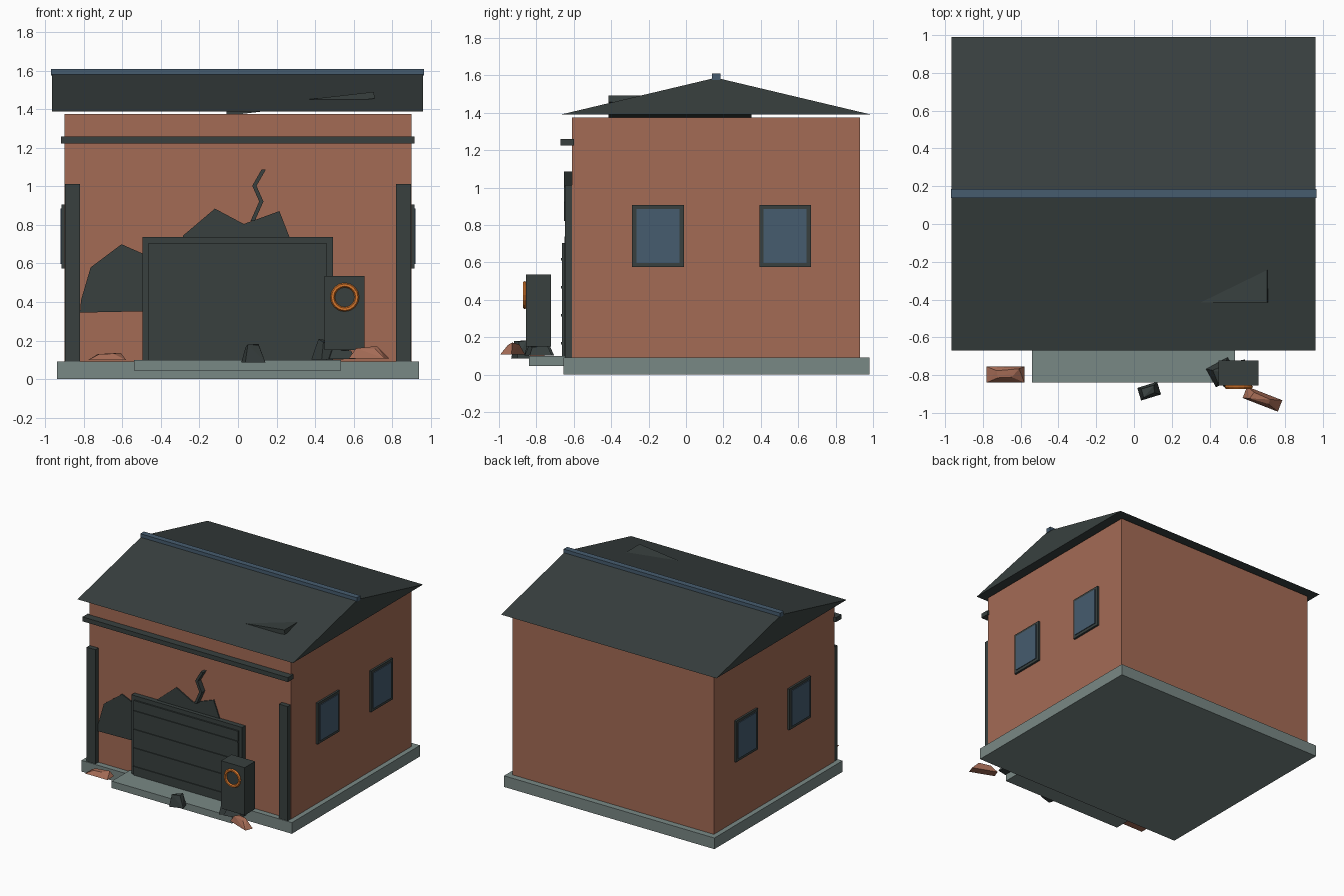
import bpy, bmesh, math, random
from mathutils import Vector, Matrix

if "Cube" in bpy.data.objects:
    bpy.data.objects.remove(bpy.data.objects["Cube"])

random.seed(4)


def material(name, r, g, b):
    lin = [((c / 255 + 0.055) / 1.055) ** 2.4 for c in (r, g, b)]
    m = bpy.data.materials.new(name)
    m.diffuse_color = (*lin, 1)
    m.use_nodes = True
    m.node_tree.nodes["Principled BSDF"].inputs["Base Color"].default_value = m.diffuse_color
    return m


BRICK = material("brick", 164, 107, 85)
CHARCOAL = material("charcoal", 56, 64, 63)
CONCRETE = material("concrete", 121, 136, 133)
BLUE = material("slate_blue", 70, 92, 111)
ORANGE = material("orange", 218, 120, 44)


def finish(name, bm, mat):
    bmesh.ops.recalc_face_normals(bm, faces=bm.faces)
    me = bpy.data.meshes.new(name)
    bm.to_mesh(me)
    bm.free()
    me.materials.append(mat)
    ob = bpy.data.objects.new(name, me)
    bpy.context.collection.objects.link(ob)
    return ob


def box(name, x, y, z, mat, tilt=0):
    """Box from (min, max) pairs, optionally tilted about y."""
    bm = bmesh.new()
    size = [b - a for a, b in (x, y, z)]
    mid = [(a + b) / 2 for a, b in (x, y, z)]
    bmesh.ops.create_cube(bm, size=1, matrix=Matrix.Translation(mid)
                          @ Matrix.Rotation(tilt, 4, 'Y') @ Matrix.Diagonal((*size, 1)))
    return finish(name, bm, mat)


def prism(name, points, vec, mat):
    """Extrude a flat outline along vec."""
    bm = bmesh.new()
    face = bm.faces.new([bm.verts.new(p) for p in points])
    new = bmesh.ops.extrude_face_region(bm, geom=[face], use_keep_orig=True)["geom"]
    bmesh.ops.translate(bm, vec=vec, verts=[v for v in new if isinstance(v, bmesh.types.BMVert)])
    return finish(name, bm, mat)


def rubble(name, centre, size, turn, mat):
    """Irregular chunk: hull of a jittered box with a narrow top."""
    bm = bmesh.new()
    rot = Matrix.Rotation(turn, 3, 'Z')
    for sx in (-1, 1):
        for sy in (-1, 1):
            for sz in (-1, 1):
                k = random.uniform(0.3, 0.75) if sz > 0 else 1
                h = random.uniform(0.5, 1) if sz > 0 else -1
                p = Vector((sx * k * size[0], sy * k * size[1], h * size[2])) / 2
                bm.verts.new(rot @ p + Vector(centre))
    bmesh.ops.convex_hull(bm, input=bm.verts)
    return finish(name, bm, mat)


# Foundation, step and walls
box("foundation", (-0.94, 0.94), (-0.655, 0.98), (0, 0.09), CONCRETE)
box("front_step", (-0.54, 0.535), (-0.84, -0.6), (0.045, 0.10), CONCRETE)
box("walls", (-0.9, 0.9), (-0.61, 0.93), (0.09, 1.375), BRICK)

# Gable roof with ridge cap and a loose tilted panel
prism("roof", [(-0.965, -0.67, 1.39), (-0.965, 0.99, 1.39), (-0.965, 0.16, 1.587)],
      (1.925, 0, 0), CHARCOAL)
box("ridge_cap", (-0.97, 0.965), (0.138, 0.184), (1.575, 1.61), BLUE)
box("loose_roof_panel", (-0.062, 0.71), (-0.415, 0.35), (1.412, 1.447), CHARCOAL,
    tilt=-math.radians(6.6))

# Front trim
box("cornice", (-0.92, 0.915), (-0.67, -0.60), (1.224, 1.26), CHARCOAL)
for side, s in (("left", -1), ("right", 1)):
    box(side + "_pilaster", sorted((s * 0.82, s * 0.898)), (-0.648, -0.605), (0.09, 1.013), CHARCOAL)

# Roller door
box("door_frame", (-0.497, 0.493), (-0.65, -0.6), (0.09, 0.737), CHARCOAL)
box("door_panel", (-0.468, 0.463), (-0.662, -0.64), (0.10, 0.703), CHARCOAL)
for i in range(4):
    z = 0.16 + 0.15 * i
    box(f"door_rib_{i + 1}", (-0.468, 0.463), (-0.669, -0.66), (z, z + 0.014), CHARCOAL)

# Damage patches on the front wall
patches = {
    "left_wall_patch": [(-0.82, 0.345), (-0.815, 0.41), (-0.765, 0.58), (-0.605, 0.70),
                        (-0.48, 0.645), (-0.48, 0.352)],
    "upper_wall_patch": [(-0.29, 0.70), (-0.285, 0.745), (-0.12, 0.885), (0.03, 0.805),
                         (0.215, 0.872), (0.27, 0.73), (0.27, 0.70)],
}
for name, pts in patches.items():
    prism(name, [(x, -0.619, z) for x, z in pts], (0, 0.009, 0), CHARCOAL)

# Zigzag crack
w = 0.011
path = [(0.076, 0.82), (0.121, 0.922), (0.085, 1.003), (0.133, 1.087)]
outline = [(x - w, z) for x, z in path] + [(x + w, z) for x, z in reversed(path)]
prism("wall_crack", [(x, -0.652, z) for x, z in outline], (0, 0.045, 0), CHARCOAL)

# Side windows
for side, s in (("left", -1), ("right", 1)):
    for i, y in enumerate((-0.15, 0.53)):
        box(f"{side}_window_frame_{i + 1}", sorted((s * 0.89, s * 0.916)),
            (y - 0.138, y + 0.138), (0.575, 0.907), CHARCOAL)
        box(f"{side}_window_glass_{i + 1}", sorted((s * 0.915, s * 0.922)),
            (y - 0.115, y + 0.115), (0.597, 0.885), BLUE)

# Freestanding box with a ring on its front
box("service_box", (0.448, 0.658), (-0.855, -0.722), (0.15, 0.535), CHARCOAL)
bpy.ops.mesh.primitive_torus_add(location=(0.554, -0.862, 0.425), rotation=(math.pi / 2, 0, 0),
                                 major_radius=0.063, minor_radius=0.012,
                                 major_segments=16, minor_segments=6)
ring = bpy.context.object
ring.name = "box_ring"
ring.data.materials.append(ORANGE)

# Rubble
rubble("brick_rubble_left", (-0.68, -0.797, 0.118), (0.20, 0.085, 0.04), 0, BRICK)
rubble("brick_rubble_right", (0.68, -0.927, 0.14), (0.20, 0.065, 0.065), -0.37, BRICK)
rubble("dark_rubble_front", (0.08, -0.885, 0.135), (0.11, 0.07, 0.10), 0.3, CHARCOAL)
rubble("dark_rubble_under_box", (0.465, -0.785, 0.16), (0.13, 0.11, 0.115), 0.5, CHARCOAL)
rubble("dark_rubble_base", (0.53, -0.79, 0.128), (0.14, 0.12, 0.05), 0.2, CHARCOAL)
